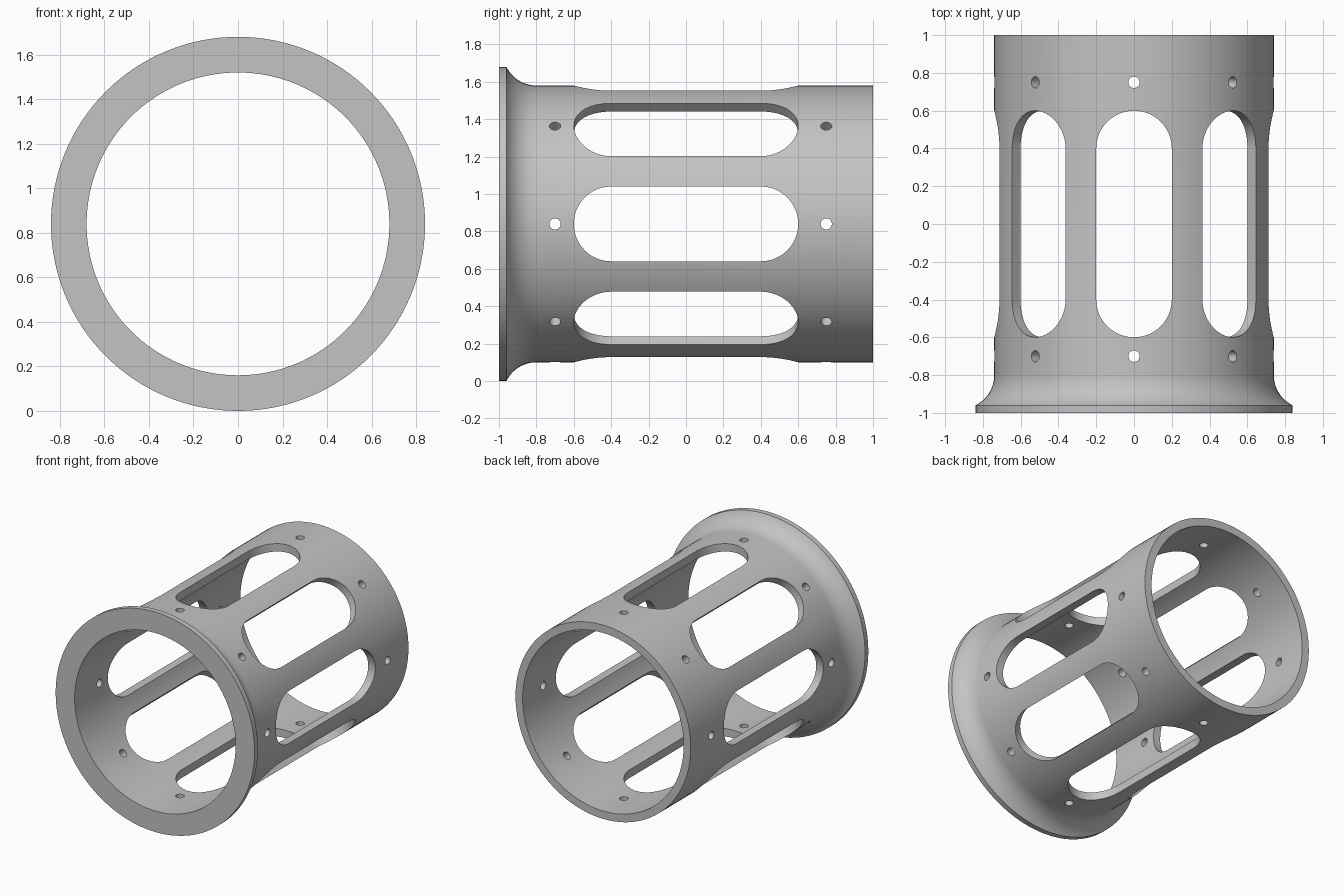
import bpy
import bmesh
from math import sin, cos, pi, asin

cube = bpy.data.objects.get("Cube")
if cube:
    bpy.data.objects.remove(cube, do_unlink=True)

CENTRE_Z = 0.84
R_IN, R_OUT, R_FLANGE = 0.68, 0.74, 0.84
SEGMENTS = 128
COUNT = 8

grey = bpy.data.materials.new("plain grey")
grey.use_nodes = True
colour = (0.55, 0.55, 0.55, 1)
grey.diffuse_color = colour
grey.node_tree.nodes["Principled BSDF"].inputs["Base Color"].default_value = colour


def make_object(name, bm):
    bmesh.ops.recalc_face_normals(bm, faces=bm.faces[:])
    mesh = bpy.data.meshes.new(name)
    bm.to_mesh(mesh)
    bm.free()
    mesh.materials.append(grey)
    obj = bpy.data.objects.new(name, mesh)
    bpy.context.collection.objects.link(obj)
    return obj


def polar(r, angle, y):
    return (r * cos(angle), y, CENTRE_Z + r * sin(angle))


def revolve(profile):
    """Turn a closed (radius, y) profile about the tube axis."""
    bm = bmesh.new()
    rings = [[bm.verts.new(polar(r, 2 * pi * i / SEGMENTS, y)) for r, y in profile]
             for i in range(SEGMENTS)]
    n = len(profile)
    for i, a in enumerate(rings):
        b = rings[(i + 1) % SEGMENTS]
        for j in range(n):
            k = (j + 1) % n
            bm.faces.new((a[j], a[k], b[k], b[j]))
    return bm


def add_cutter(bm, angle, y0, y1, radius, steps):
    """Radial prism with a rounded slot outline (a circle when y0 == y1)."""
    outline = []
    for y, start in ((y1, 0), (y0, pi)):
        for i in range(steps + (y0 != y1)):
            t = start + pi * i / steps
            outline.append((radius * cos(t), y + radius * sin(t)))
    ends = []
    for r in (0.55, 1.0):
        ends.append([bm.verts.new((r * cos(angle) - u * sin(angle), y,
                                   CENTRE_Z + r * sin(angle) + u * cos(angle)))
                     for u, y in outline])
    inner, outer = ends
    bm.faces.new(inner)
    bm.faces.new(outer)
    for j in range(len(outline)):
        k = (j + 1) % len(outline)
        bm.faces.new((inner[j], inner[k], outer[k], outer[j]))


# Tube with a flange that flares out through a concave fillet
fillet_r = 0.178
sweep = asin(0.16 / fillet_r)
profile = [(R_IN, -1), (R_FLANGE, -1)]
for i in range(13):
    a = sweep * (1 - i / 12)
    profile.append((R_OUT + fillet_r * (1 - cos(a)), -0.8 - fillet_r * sin(a)))
profile += [(R_OUT, 1), (R_IN, 1)]
tube = make_object("flanged_tube", revolve(profile))

# Rounded windows and small screw holes around the wall
bm = bmesh.new()
for i in range(COUNT):
    angle = 2 * pi * i / COUNT
    add_cutter(bm, angle, -0.4, 0.4, 0.2, 24)
    for y in (-0.7, 0.75):
        add_cutter(bm, angle, y, y, 0.03, 12)
cutter = make_object("window_cutter", bm)
cutter.hide_render = True

cut = tube.modifiers.new("windows", "BOOLEAN")
cut.operation = "DIFFERENCE"
cut.solver = "EXACT"
cut.object = cutter

bpy.ops.object.select_all(action="DESELECT")
bpy.context.view_layer.objects.active = tube
tube.select_set(True)
bpy.ops.object.modifier_apply(modifier=cut.name)
bpy.data.objects.remove(cutter, do_unlink=True)
bpy.ops.object.shade_smooth_by_angle(angle=pi / 6)
